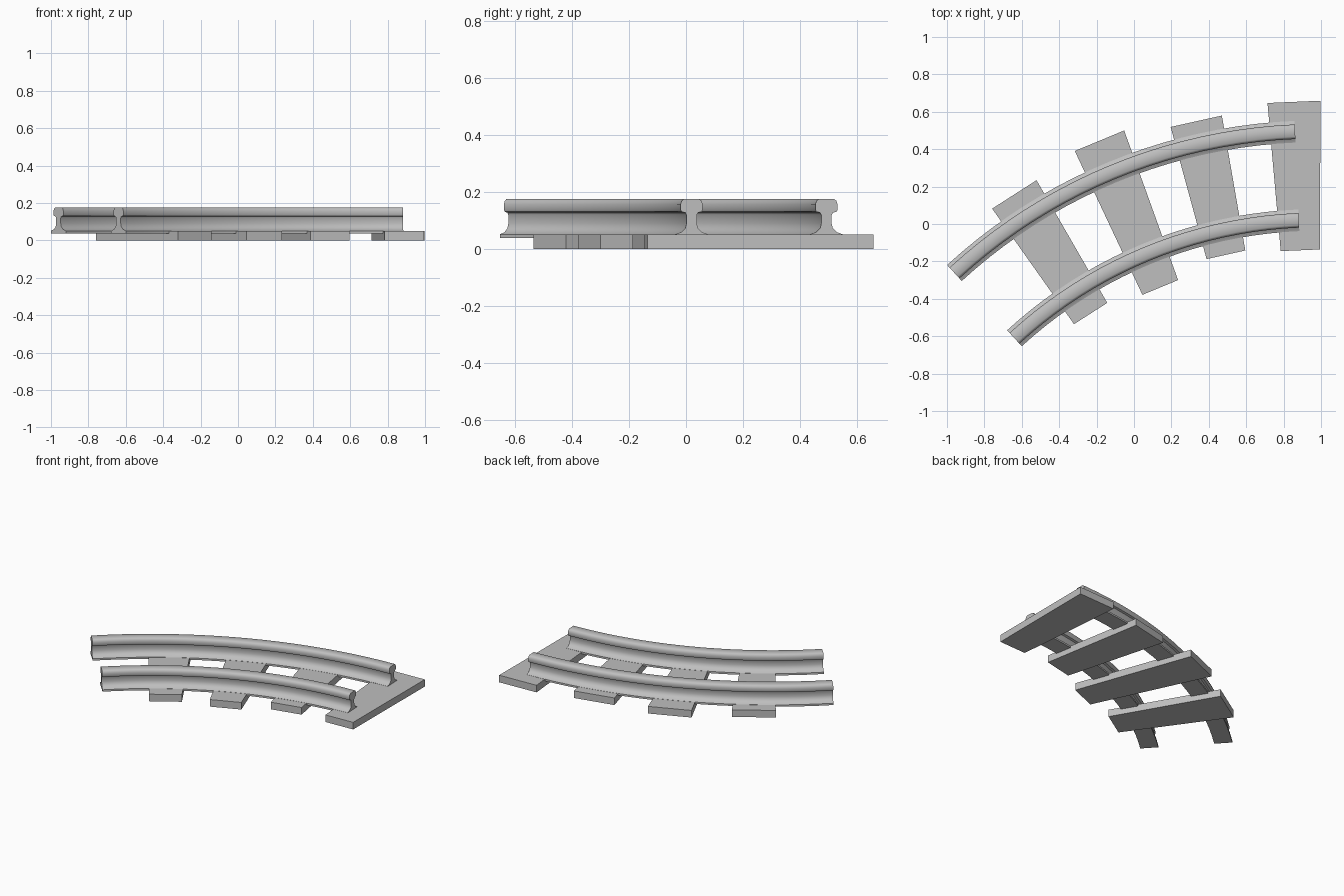
import bpy
import bmesh
from math import sin, cos, radians

cube = bpy.data.objects.get("Cube")
if cube:
    bpy.data.objects.remove(cube, do_unlink=True)

# Centre of the track curve; angles run from +y towards -x
CENTRE_X, CENTRE_Y = 0.984, -2.376

grey = bpy.data.materials.new("plain_grey")
grey.use_nodes = True
colour = (0.52, 0.52, 0.52, 1)
grey.diffuse_color = colour
grey.node_tree.nodes["Principled BSDF"].inputs["Base Color"].default_value = colour


def polar(radius, angle, z):
    a = radians(angle)
    return (CENTRE_X - radius * sin(a), CENTRE_Y + radius * cos(a), z)


def sweep(name, profile, start, end, steps, smooth):
    """Sweep a closed (radius, z) profile round the track centre."""
    bm = bmesh.new()
    rings = []
    for i in range(steps + 1):
        angle = start + (end - start) * i / steps
        rings.append([bm.verts.new(polar(r, angle, z)) for r, z in profile])
    n = len(profile)
    for a, b in zip(rings, rings[1:]):
        for j in range(n):
            k = (j + 1) % n
            bm.faces.new((a[j], a[k], b[k], b[j]))
    bm.faces.new(rings[0])
    bm.faces.new(rings[-1])
    bmesh.ops.recalc_face_normals(bm, faces=bm.faces)
    mesh = bpy.data.meshes.new(name)
    bm.to_mesh(mesh)
    bm.free()
    mesh.materials.append(grey)
    obj = bpy.data.objects.new(name, mesh)
    bpy.context.collection.objects.link(obj)
    if smooth:
        bpy.ops.object.select_all(action="DESELECT")
        obj.select_set(True)
        bpy.context.view_layer.objects.active = obj
        bpy.ops.object.shade_smooth_by_angle(angle=radians(40))
    return obj


# Half of the rail section: foot, web, rounded head
half = [(0.058, 0.038), (0.058, 0.051), (0.036, 0.059), (0.022, 0.073),
        (0.018, 0.09), (0.018, 0.118), (0.022, 0.127), (0.036, 0.131),
        (0.039, 0.138), (0.039, 0.157), (0.035, 0.169), (0.026, 0.176)]
section = half + [(-x, z) for x, z in reversed(half)]

for name, radius in (("outer_rail", 2.872), ("inner_rail", 2.398)):
    sweep(name, [(radius + x, z) for x, z in section], 2.45, 42.6, 20, True)

# Wedge shaped sleepers of slightly different lengths
sleepers = [(2.43, 2.24, 3.035), (12.55, 2.268, 3.0),
            (22.5, 2.207, 3.057), (32.65, 2.256, 3.013)]
for i, (angle, inner, outer) in enumerate(sleepers):
    box = [(inner, 0), (outer, 0), (outer, 0.05), (inner, 0.05)]
    sweep(f"sleeper_{i + 1}", box, angle - 2.68, angle + 2.68, 1, False)
